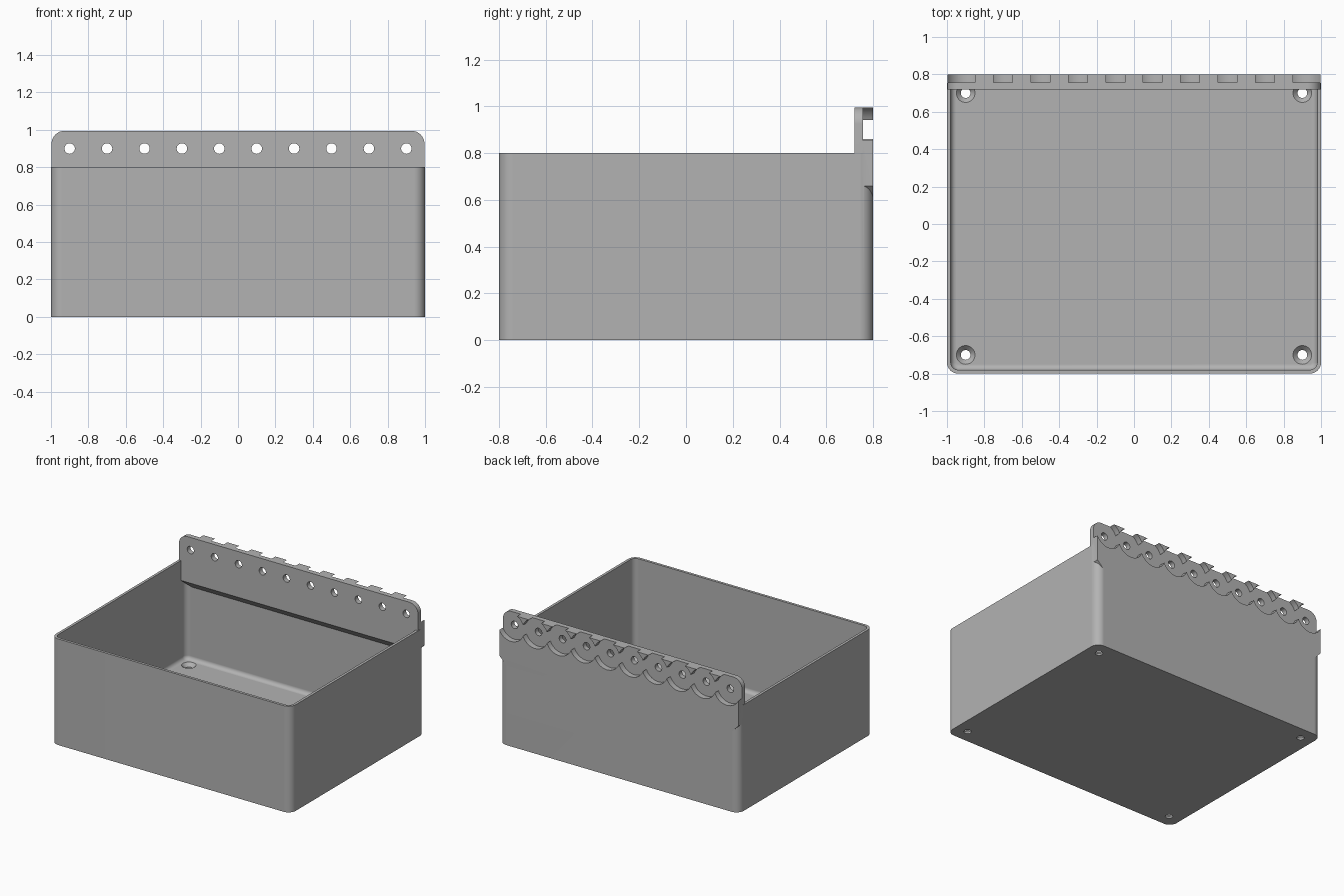
import bpy
import bmesh
from math import cos, sin, pi, radians
from mathutils import Matrix, Vector

cube = bpy.data.objects.get("Cube")
if cube:
    bpy.data.objects.remove(cube, do_unlink=True)

# Main sizes
HX, HY, RIM, WALL, FLOOR = 1.0, 0.8, 0.8, 0.02, 0.04
CORNER, FILLET = 0.06, 0.03
FACE, POCKET, TOP, HOLE_Z = 0.72, 0.757, 0.995, 0.9

grey = bpy.data.materials.new("grey plastic")
grey.use_nodes = True
colour = (0.45, 0.45, 0.45, 1)
grey.diffuse_color = colour
grey.node_tree.nodes["Principled BSDF"].inputs["Base Color"].default_value = colour


def make_object(name, bm):
    bmesh.ops.recalc_face_normals(bm, faces=bm.faces)
    mesh = bpy.data.meshes.new(name)
    bm.to_mesh(mesh)
    bm.free()
    mesh.materials.append(grey)
    obj = bpy.data.objects.new(name, mesh)
    bpy.context.collection.objects.link(obj)
    return obj


def stack_rings(name, rings):
    """Join rings of equal length into a closed solid."""
    bm = bmesh.new()
    loops = [[bm.verts.new(p) for p in ring] for ring in rings]
    n = len(loops[0])
    for low, high in zip(loops, loops[1:]):
        for i in range(n):
            j = (i + 1) % n
            bm.faces.new((low[i], low[j], high[j], high[i]))
    bm.faces.new(loops[0])
    bm.faces.new(loops[-1])
    return make_object(name, bm)


def arc(cx, cy, r, start, end, steps=8):
    return [(cx + r * cos(start + (end - start) * i / steps),
             cy + r * sin(start + (end - start) * i / steps)) for i in range(steps + 1)]


def rounded_ring(inset, z):
    r = max(CORNER - inset, 0.01)
    cx, cy = HX - inset - r, HY - inset - r
    points = []
    for k, (sx, sy) in enumerate(((1, 1), (-1, 1), (-1, -1), (1, -1))):
        points += arc(sx * cx, sy * cy, r, k * pi / 2, (k + 1) * pi / 2)
    return [(x, y, z) for x, y in points]


def lathe(name, profile, location, along_y=False, sides=32):
    """Turn (radius, height) pairs about z, or about y for the back plate."""
    spin = Matrix.Rotation(radians(-90), 3, 'X') if along_y else Matrix.Identity(3)
    rings = [[spin @ Vector((r * cos(2 * pi * i / sides), r * sin(2 * pi * i / sides), h))
              + Vector(location) for i in range(sides)] for r, h in profile]
    return stack_rings(name, rings)


def combine(target, tool, operation):
    """Apply a boolean and remove the tool."""
    tool.hide_render = True
    mod = target.modifiers.new("combine", 'BOOLEAN')
    mod.operation, mod.solver, mod.object = operation, 'EXACT', tool
    bpy.context.view_layer.objects.active = target
    bpy.ops.object.modifier_apply(modifier=mod.name)
    bpy.data.objects.remove(tool, do_unlink=True)


# Open bin with rounded corners and a filleted floor
rings = [rounded_ring(0, 0), rounded_ring(0, RIM), rounded_ring(WALL, RIM)]
for i in range(7):
    a = i / 6 * pi / 2
    rings.append(rounded_ring(WALL + FILLET * (1 - cos(a)), FLOOR + FILLET * (1 - sin(a))))
storage_bin = stack_rings("storage_bin", rings)

# Mounting plate: rounded top corners, chamfered lower corners
half, low = HX - 0.003, 0.585
r = 0.07
right = [(half - 0.075, low), (half, low + 0.075)] + arc(half - r, TOP - r, r, 0, pi / 2)
outline = right + [(-x, z) for x, z in reversed(right)]
plate = stack_rings("back_plate", [[(x, y, z) for x, z in outline] for y in (FACE, HY)])

# Sloped underside where the plate meets the inner wall
wedge = [(FACE - 0.05, 0.70), (FACE - 0.05, 0.5), (0.78, 0.5), (0.78, 0.59)]
combine(plate, stack_rings("wedge_cutter", [[(x, y, z) for y, z in wedge] for x in (-1.1, 1.1)]),
        'DIFFERENCE')
combine(storage_bin, plate, 'UNION')

# Row of bolt holes, each in a round pocket open at the back
for i in range(10):
    x = -0.9 + 0.2 * i
    pocket = lathe("pocket_cutter", [(0.108, 0), (0.108, 0.1)], (x, POCKET, HOLE_Z), True, 48)
    combine(storage_bin, pocket, 'DIFFERENCE')
    bolt = lathe("bolt_cutter", [(0.028, 0), (0.028, 0.2)], (x, FACE - 0.02, HOLE_Z), True, 24)
    combine(storage_bin, bolt, 'DIFFERENCE')

# Countersunk holes in the floor corners
for sx in (-1, 1):
    for sy in (-1, 1):
        screw = lathe("screw_cutter", [(0.026, -0.05), (0.026, 0.014), (0.05, FLOOR), (0.05, FLOOR + 0.04)],
                      (sx * 0.9, sy * 0.7, 0))
        combine(storage_bin, screw, 'DIFFERENCE')

# Smooth curves, crisp edges
bpy.ops.object.select_all(action='DESELECT')
storage_bin.select_set(True)
bpy.context.view_layer.objects.active = storage_bin
bpy.ops.object.shade_smooth_by_angle(angle=radians(30))
weighted = storage_bin.modifiers.new("even_normals", 'WEIGHTED_NORMAL')
weighted.keep_sharp = True
